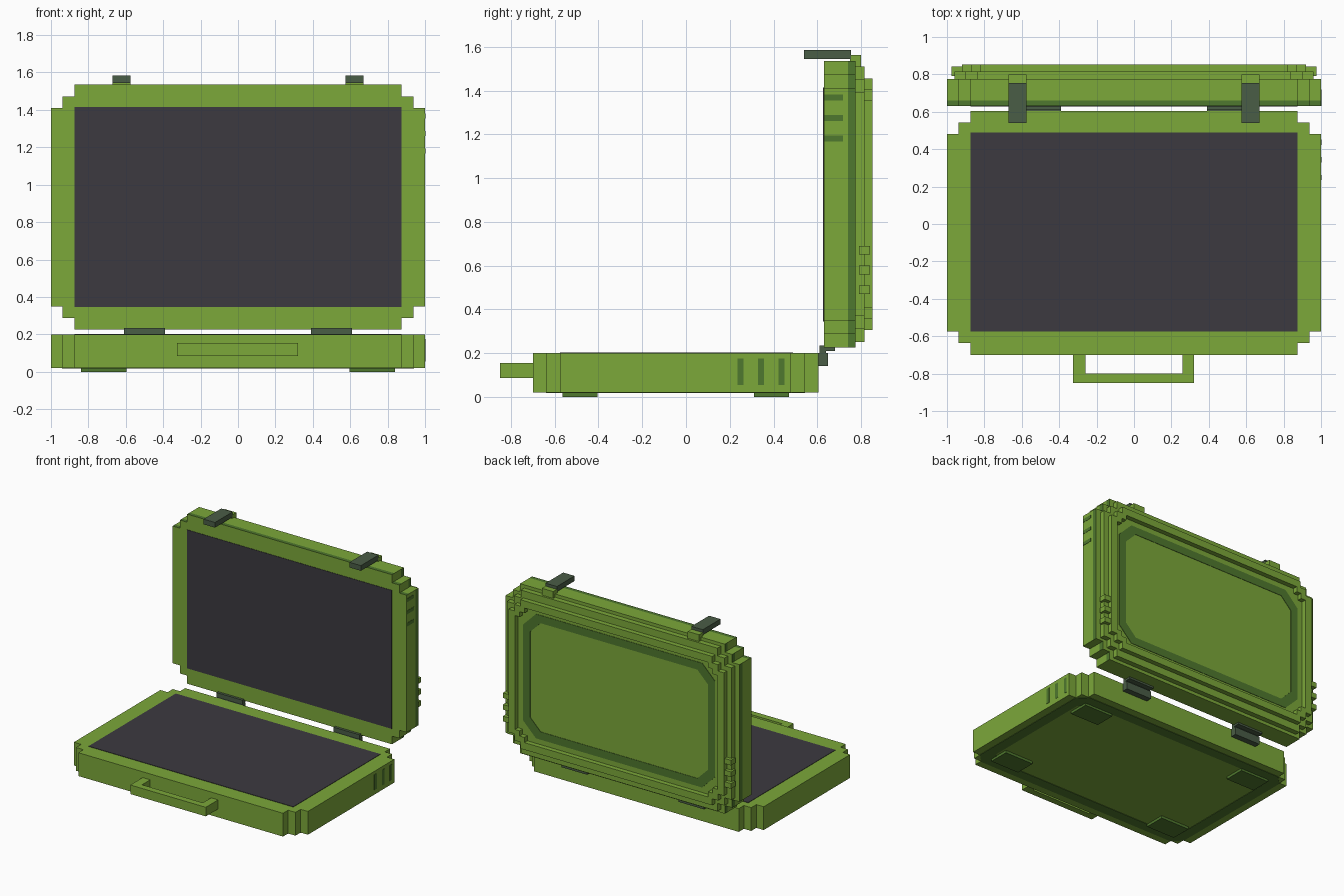
import bpy, bmesh
from mathutils import Vector

cube = bpy.data.objects.get("Cube")
if cube:
    bpy.data.objects.remove(cube, do_unlink=True)


def material(name, rgb):
    lin = [((c / 255 + 0.055) / 1.055) ** 2.4 for c in rgb] + [1]
    m = bpy.data.materials.new(name)
    m.use_nodes = True
    m.diffuse_color = lin
    node = next(n for n in m.node_tree.nodes if n.type == 'BSDF_PRINCIPLED')
    node.inputs["Base Color"].default_value = lin
    node.inputs["Roughness"].default_value = 0.9
    return m


GREEN = material("leaf green", (124, 168, 58))
DARK = material("dark green", (79, 120, 46))
LINING = material("charcoal lining", (60, 58, 64))
METAL = material("slate metal", (74, 93, 70))


def finish(name, bm, mats):
    bmesh.ops.recalc_face_normals(bm, faces=bm.faces)
    mesh = bpy.data.meshes.new(name)
    bm.to_mesh(mesh)
    bm.free()
    for m in mats:
        mesh.materials.append(m)
    obj = bpy.data.objects.new(name, mesh)
    bpy.context.collection.objects.link(obj)
    return obj


def box(name, x, y, z, mat):
    bm = bmesh.new()
    bmesh.ops.create_cube(bm, size=1)
    for v in bm.verts:
        v.co = Vector([(r[0] + r[1]) / 2 + c * (r[1] - r[0])
                       for r, c in zip((x, y, z), v.co)])
    return finish(name, bm, [mat])


def outline(w, lo, hi, corner):
    """Rectangle whose four corners follow a list of (dx, dy) insets."""
    c = list(corner)
    pts = [(w - a, hi - b) for a, b in c]
    pts += [(-w + a, hi - b) for a, b in reversed(c)]
    pts += [(-w + a, lo + b) for a, b in c]
    pts += [(w - a, lo + b) for a, b in reversed(c)]
    return pts


def steps(s):
    return [(0, 2 * s), (s, 2 * s), (s, s), (2 * s, s), (2 * s, 0)]


def chamfer(s):
    return [(0, s), (s, 0)]


def slab(name, shape, depths, axis, mats, hole=None, rule=None):
    """Extrude an outline (optionally with a hole) through several depths."""
    bm = bmesh.new()

    def loop(pts, d):
        return [bm.verts.new((u, v, d) if axis == 'z' else (u, d, v)) for u, v in pts]

    def walls(a, b):
        for i in range(len(a)):
            j = (i + 1) % len(a)
            bm.faces.new((a[i], a[j], b[j], b[i]))

    outer = [loop(shape, d) for d in depths]
    for a, b in zip(outer, outer[1:]):
        walls(a, b)
    if hole:
        inner = [loop(hole, d) for d in depths]
        for a, b in zip(inner, inner[1:]):
            walls(a, b)
        walls(outer[0], inner[0])
        walls(outer[-1], inner[-1])
    else:
        bm.faces.new(outer[0])
        bm.faces.new(outer[-1])
    bmesh.ops.recalc_face_normals(bm, faces=bm.faces)
    if rule:
        for f in bm.faces:
            f.material_index = rule(f.calc_center_median(), f.normal)
    return finish(name, bm, mats)


# Base tray with lining on top and a dark border underneath
slab("base_tray", outline(1, -0.70, 0.605, steps(0.0625)), [0.02, 0.20], 'z', [GREEN])
box("base_lining", (-0.875, 0.875), (-0.575, 0.49), (0.198, 0.203), LINING)
slab("base_bottom_border", outline(0.94, -0.64, 0.545, chamfer(0.07)), [0.017, 0.021], 'z',
     [DARK], hole=outline(0.86, -0.56, 0.465, chamfer(0.07)))

# Carrying handle
for side, x in (("right", (-0.325, -0.26)), ("left", (0.26, 0.32))):
    box(f"handle_arm_{side}", x, (-0.80, -0.70), (0.085, 0.155), GREEN)
box("handle_grip", (-0.325, 0.32), (-0.85, -0.80), (0.085, 0.155), GREEN)


# Lid shell with a dark seam along the sides and along the upper front edge
def lid_rule(c, n):
    seam = abs(n.x) > 0.5 and c.y > 0.74
    edge = n.z > 0.5 and c.y < 0.66
    return int(seam or edge)


slab("lid_shell", outline(1, 0.225, 1.535, steps(0.0625)), [0.63, 0.66, 0.74, 0.775], 'y',
     [GREEN, DARK], rule=lid_rule)
box("lid_lining", (-0.875, 0.875), (0.627, 0.632), (0.345, 1.415), LINING)

# Stepped layers and inlaid border on the back of the lid
slab("lid_back_layer", outline(0.96, 0.25, 1.51, steps(0.06)), [0.775, 0.815], 'y', [GREEN])
slab("lid_back_frame", outline(0.92, 0.305, 1.455, steps(0.05)), [0.815, 0.852], 'y',
     [GREEN], hole=outline(0.865, 0.36, 1.40, steps(0.04)))
slab("lid_back_border", outline(0.82, 0.40, 1.36, chamfer(0.11)), [0.814, 0.818], 'y',
     [DARK], hole=outline(0.76, 0.46, 1.30, chamfer(0.09)))

# Mirrored fittings: feet, hinges, latches and ribs
for side, s in (("left", 1), ("right", -1)):
    def pair(a, b):
        return tuple(sorted((s * a, s * b)))

    for end, y in (("front", (-0.565, -0.405)), ("back", (0.31, 0.47))):
        box(f"foot_{end}_{side}", pair(0.595, 0.84), y, (0, 0.022), DARK)
    hinge = pair(0.39, 0.61)
    box(f"hinge_base_{side}", hinge, (0.60, 0.65), (0.14, 0.20), METAL)
    box(f"hinge_knuckle_{side}", hinge, (0.61, 0.64), (0.20, 0.235), METAL)
    box(f"hinge_leaf_{side}", hinge, (0.64, 0.68), (0.21, 0.226), METAL)
    clasp = pair(0.575, 0.672)
    box(f"latch_{side}", clasp, (0.54, 0.755), (1.545, 1.585), METAL)
    box(f"latch_mount_{side}", clasp, (0.75, 0.80), (1.505, 1.563), GREEN)
    for i in range(3):
        z = 0.47 + i * 0.09
        box(f"rib_{side}_{i}", pair(0.90, 0.975), (0.79, 0.842), (z, z + 0.04), GREEN)

# Dark vent marks on the left side
for i in range(3):
    y, z = 0.235 + i * 0.094, 1.167 + i * 0.094
    box(f"base_vent_{i}", (0.998, 1.002), (y, y + 0.028), (0.055, 0.175), DARK)
    box(f"lid_vent_{i}", (0.998, 1.002), (0.632, 0.718), (z, z + 0.027), DARK)
